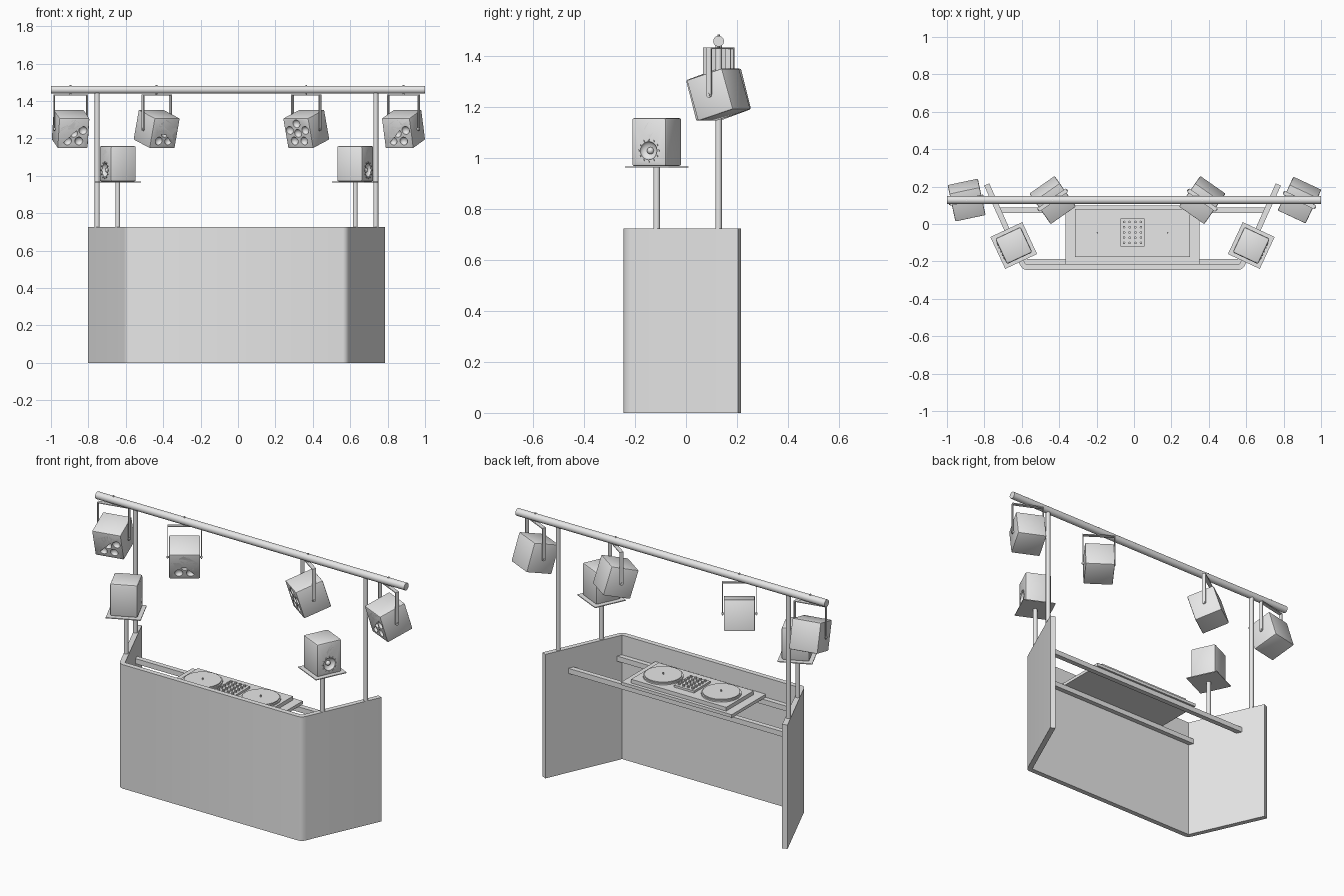
import bpy, bmesh
from math import radians, sin, cos, pi
from mathutils import Matrix, Vector

if "Cube" in bpy.data.objects:
    bpy.data.objects.remove(bpy.data.objects["Cube"])

grey = bpy.data.materials.new("plain_grey")
grey.use_nodes = True
grey.diffuse_color = (0.8, 0.8, 0.8, 1)
grey.node_tree.nodes["Principled BSDF"].inputs["Base Color"].default_value = (0.8, 0.8, 0.8, 1)

CX = -0.008          # middle of the booth
I = Matrix.Identity(4)
T = Matrix.Translation
FACING = Matrix.Rotation(pi / 2, 4, "X")    # turns a z axis towards -y


def finish(name, bm):
    mesh = bpy.data.meshes.new(name)
    bmesh.ops.recalc_face_normals(bm, faces=bm.faces)
    bm.to_mesh(mesh)
    bm.free()
    mesh.materials.append(grey)
    for p in mesh.polygons:
        p.use_smooth = True
    mesh.set_sharp_from_angle(angle=radians(32))
    ob = bpy.data.objects.new(name, mesh)
    bpy.context.collection.objects.link(ob)
    return ob


def add_box(bm, centre, size, m=I, bevel=0):
    new = bmesh.ops.create_cube(bm, size=1, matrix=m @ T(centre) @ Matrix.Diagonal((*size, 1)))
    if bevel:
        edges = {e for v in new["verts"] for e in v.link_edges}
        bmesh.ops.bevel(bm, geom=list(edges), offset=bevel, segments=2, profile=0.5, affect="EDGES")


def add_cyl(bm, centre, r, depth, m=I, turn=I, seg=16, r2=None):
    bmesh.ops.create_cone(bm, cap_ends=True, segments=seg, radius1=r, radius2=r if r2 is None else r2,
                          depth=depth, matrix=m @ T(centre) @ turn)


def box(name, centre, size, m=I, bevel=0):
    bm = bmesh.new()
    add_box(bm, centre, size, m, bevel)
    return finish(name, bm)


def cyl(name, centre, r, depth, m=I, turn=I, seg=16):
    bm = bmesh.new()
    add_cyl(bm, centre, r, depth, m, turn, seg)
    return finish(name, bm)


def carve_bowls(ob, bowls, m):
    """Cut round hollows (x, y, z, radius, depth) into the front of an object."""
    bm = bmesh.new()
    for x, y, z, r, d in bowls:
        bmesh.ops.create_uvsphere(bm, u_segments=20, v_segments=10, radius=1,
                                  matrix=m @ T((x, y, z)) @ Matrix.Diagonal((r, d, r, 1)))
    cutter = finish("bowl_cutter", bm)
    cutter.hide_render = True
    mod = ob.modifiers.new("bowls", "BOOLEAN")
    mod.operation, mod.solver, mod.object = "DIFFERENCE", "EXACT", cutter
    deps = bpy.context.evaluated_depsgraph_get()
    mesh = bpy.data.meshes.new_from_object(ob.evaluated_get(deps))
    ob.modifiers.clear()
    ob.data = mesh
    mesh.set_sharp_from_angle(angle=radians(32))
    bpy.data.objects.remove(cutter)


# Wrap-around booth wall, open at the back
outer = [(0.57, -0.245), (0.583, -0.241), (0.594, -0.232), (0.602, -0.218), (0.793, 0.205)]
inner = [(0.766, 0.217), (0.572, -0.215)]
half = outer + inner
outline = ([(-x, y) for x, y in reversed(outer)] + half + [(-x, y) for x, y in reversed(inner)])
bm = bmesh.new()
base = bm.faces.new([bm.verts.new((x + CX, y, 0)) for x, y in outline])
up = bmesh.ops.extrude_face_region(bm, geom=[base])["geom"]
bmesh.ops.translate(bm, vec=(0, 0, 0.725), verts=[v for v in up if isinstance(v, bmesh.types.BMVert)])
finish("booth_wall", bm)

# Rails and the mixing deck on them
box("front_rail", (CX, -0.2, 0.595), (1.17, 0.028, 0.03))
box("back_rail", (CX, 0.073, 0.595), (1.416, 0.03, 0.03))
box("deck_shelf", (CX, -0.058, 0.619), (0.715, 0.315, 0.018))
box("deck_body", (CX, -0.048, 0.639), (0.615, 0.255, 0.022))
for s, side in ((-1, "right"), (1, "left")):
    x = CX + 0.188 * s
    bm = bmesh.new()
    add_cyl(bm, (x, -0.047, 0.654), 0.107, 0.008, seg=40)
    add_cyl(bm, (x, -0.047, 0.661), 0.1, 0.006, seg=40)
    add_cyl(bm, (x, -0.047, 0.668), 0.004, 0.012, seg=8)
    finish(side + "_turntable", bm)
bm = bmesh.new()
add_box(bm, (CX, -0.045, 0.656), (0.13, 0.15, 0.012))
for i in range(4):
    for j in range(5):
        add_cyl(bm, (CX - 0.045 + 0.03 * i, -0.101 + 0.028 * j, 0.667), 0.007, 0.011, seg=8)
finish("mixer", bm)

# Overhead bar and its posts
cyl("overhead_bar", (0, 0.128, 1.46), 0.021, 2, turn=Matrix.Rotation(pi / 2, 4, "Y"), seg=24)
for s, side in ((-1, "right"), (1, "left")):
    cyl(side + "_bar_post", (CX + 0.745 * s, 0.128, 1.085), 0.013, 0.72)
    # Speaker on its stand
    pos = (CX + 0.635 * s, -0.115, 0)
    cyl(side + "_speaker_post", (pos[0], pos[1], 0.843), 0.013, 0.24)
    m = T(pos) @ Matrix.Rotation(radians(65 * s), 4, "Z")
    box(side + "_speaker_plate", (0, 0, 0.966), (0.188, 0.188, 0.005), m)
    body = box(side + "_speaker", (0, 0, 1.064), (0.15, 0.15, 0.19), m, 0.01)
    carve_bowls(body, [(0, -0.075, 1.03, 0.036, 0.02), (0, -0.075, 1.117, 0.024, 0.01)], m)
    bm = bmesh.new()
    for k in range(12):
        a = k * pi / 6
        add_cyl(bm, (0.043 * cos(a), -0.076, 1.03 + 0.043 * sin(a)), 0.004, 0.006, m, FACING, 8)
    bmesh.ops.create_uvsphere(bm, u_segments=12, v_segments=8, radius=0.014,
                              matrix=m @ T((0, -0.058, 1.03)))
    finish(side + "_speaker_cone", bm)

# Stage lamps hung on yokes under the bar
lamps = (("far_right", -0.895, 12), ("mid_right", -0.435, 35),
         ("mid_left", 0.365, -35), ("far_left", 0.885, -25))
for name, x, yaw in lamps:
    hang = T((x, 0.128, 1.25)) @ Matrix.Rotation(radians(yaw), 4, "Z")
    tilt = hang @ Matrix.Rotation(radians(17), 4, "X")
    body = box(name + "_lamp", (0, 0, 0), (0.165, 0.16, 0.168), tilt, 0.006)
    bowls = [(0, -0.08, 0, 0.022, 0.018)]
    for k in range(5):
        a = pi / 2 + k * 2 * pi / 5
        bowls.append((0.053 * cos(a), -0.08, 0.053 * sin(a), 0.022, 0.018))
    carve_bowls(body, bowls, tilt)
    bm = bmesh.new()
    add_box(bm, (0, 0, 0.182), (0.184, 0.022, 0.005), hang)
    for s in (-1, 1):
        add_box(bm, (0.0895 * s, 0, 0.092), (0.005, 0.022, 0.184), hang)
        add_cyl(bm, (0.0895 * s, 0, 0), 0.011, 0.005, hang, Matrix.Rotation(pi / 2, 4, "Y"))
        add_cyl(bm, (0.088 * s, 0, 0), 0.006, 0.016, hang, Matrix.Rotation(pi / 2, 4, "Y"), 8)
    add_cyl(bm, (0, 0, 0.208), 0.005, 0.056, hang, seg=8)
    finish(name + "_yoke", bm)
